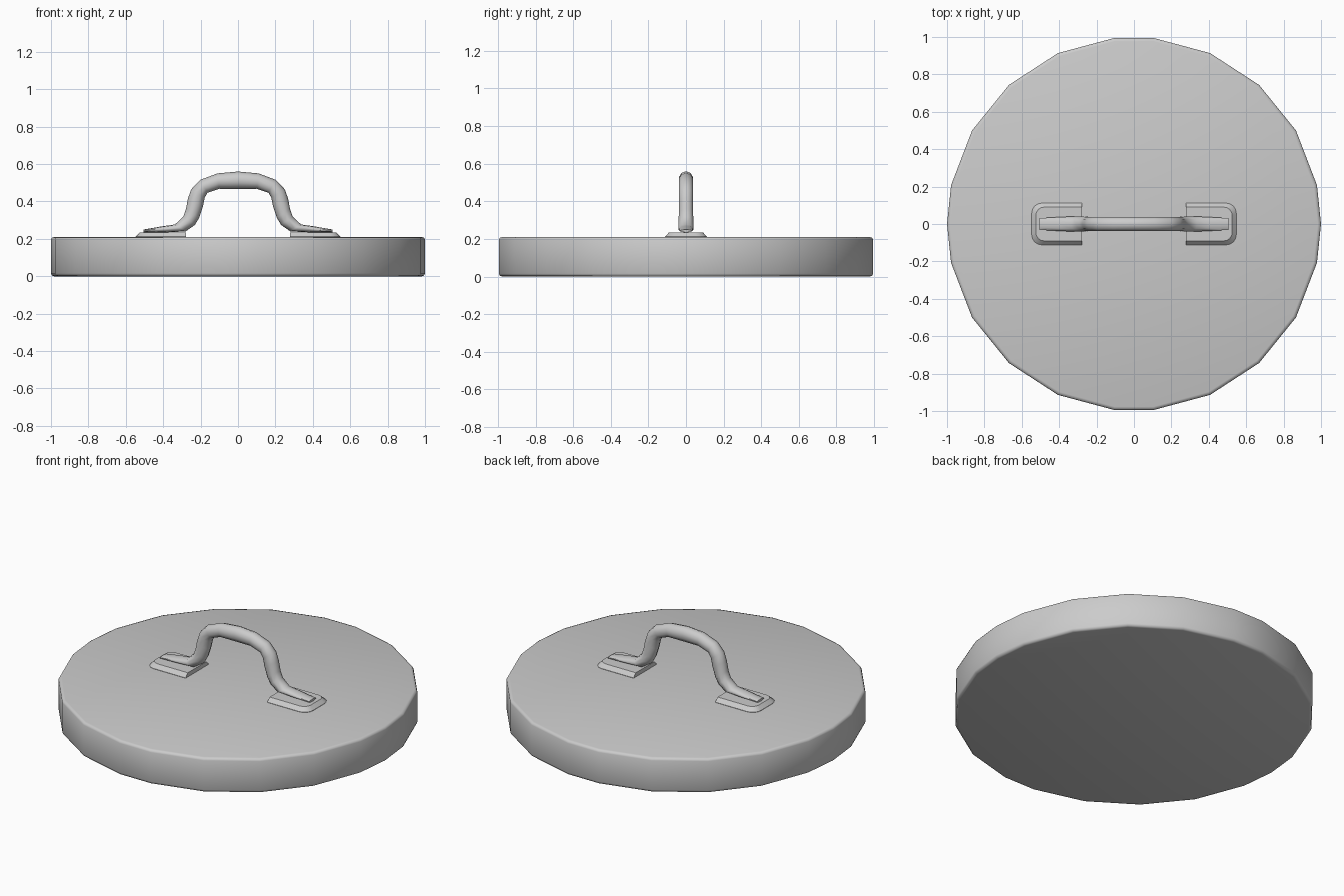
import bpy, bmesh
from math import sin, cos, radians, pi

if "Cube" in bpy.data.objects:
    bpy.data.objects.remove(bpy.data.objects["Cube"])


def loft(name, rings, smooth_angle=None):
    """Skin a list of equal-length point rings and cap both ends."""
    bm = bmesh.new()
    vr = [[bm.verts.new(p) for p in r] for r in rings]
    n = len(vr[0])
    for a, b in zip(vr, vr[1:]):
        for i in range(n):
            j = (i + 1) % n
            bm.faces.new((a[i], a[j], b[j], b[i]))
    bm.faces.new(vr[0][::-1])
    bm.faces.new(vr[-1])
    bmesh.ops.recalc_face_normals(bm, faces=bm.faces[:])
    me = bpy.data.meshes.new(name)
    bm.to_mesh(me)
    bm.free()
    ob = bpy.data.objects.new(name, me)
    bpy.context.collection.objects.link(ob)
    bpy.ops.object.select_all(action='DESELECT')
    ob.select_set(True)
    bpy.context.view_layer.objects.active = ob
    if smooth_angle is None:
        bpy.ops.object.shade_smooth()
    else:
        bpy.ops.object.shade_smooth_by_angle(angle=radians(smooth_angle))
    return ob


# Lid disc: faceted outline with a small soft rim, mirrored front to back
half = [12, 30, 48, 66, 84, 96, 114, 132, 150, 168]
angles = [0] + half + [180] + [a + 180 for a in half]
profile = [(0.982, 0.0), (0.995, 0.004), (1.0, 0.016),
           (1.0, 0.195), (0.995, 0.206), (0.982, 0.21)]
loft("lid_disc", [[(r * cos(radians(a)), r * sin(radians(a)), z) for a in angles]
                  for r, z in profile])


# Mounting pads: square inner end, rounded outer corners, sloped edge
def pad_outline(inset, z, side):
    x0, x1, w, r = 0.277, 0.547 - inset, 0.112 - inset, 0.055 - inset * 0.5
    pts = [(x0, -w)]
    for cy, start in ((-(w - r), -90), (w - r, 0)):
        for k in range(5):
            a = radians(start + 22.5 * k)
            pts.append((x1 - r + r * cos(a), cy + r * sin(a)))
    pts.append((x0, w))
    return [(side * x, y, z) for x, y in pts]


for label, side in (("left", -1), ("right", 1)):
    loft("pad_" + label, [pad_outline(0, 0.205, side), pad_outline(0, 0.212, side),
                          pad_outline(0.022, 0.235, side)], 20)

# Handle: outer point, inner point (x, z) and half width of each section
sections = [
    (0.505, 0.250, 0.505, 0.235, 0.033),
    (0.40, 0.268, 0.40, 0.234, 0.039),
    (0.337, 0.277, 0.280, 0.240, 0.043),
    (0.292, 0.320, 0.230, 0.275, 0.041),
    (0.278, 0.360, 0.208, 0.312, 0.040),
    (0.268, 0.415, 0.187, 0.375, 0.040),
    (0.250, 0.465, 0.178, 0.420, 0.040),
    (0.203, 0.515, 0.163, 0.447, 0.040),
    (0.110, 0.550, 0.100, 0.468, 0.040),
    (0.0, 0.560, 0.0, 0.467, 0.040),
]


def handle_ring(xo, zo, xi, zi, w, n=10):
    ring = []
    for k in range(n):
        a = 2 * pi * k / n
        t = 0.5 + 0.5 * cos(a)
        ring.append((xi + (xo - xi) * t, w * sin(a), zi + (zo - zi) * t))
    return ring


mirrored = [(-a, b, -c, d, w) for a, b, c, d, w in reversed(sections[:-1])]
loft("handle", [handle_ring(*s) for s in sections + mirrored], 60)
